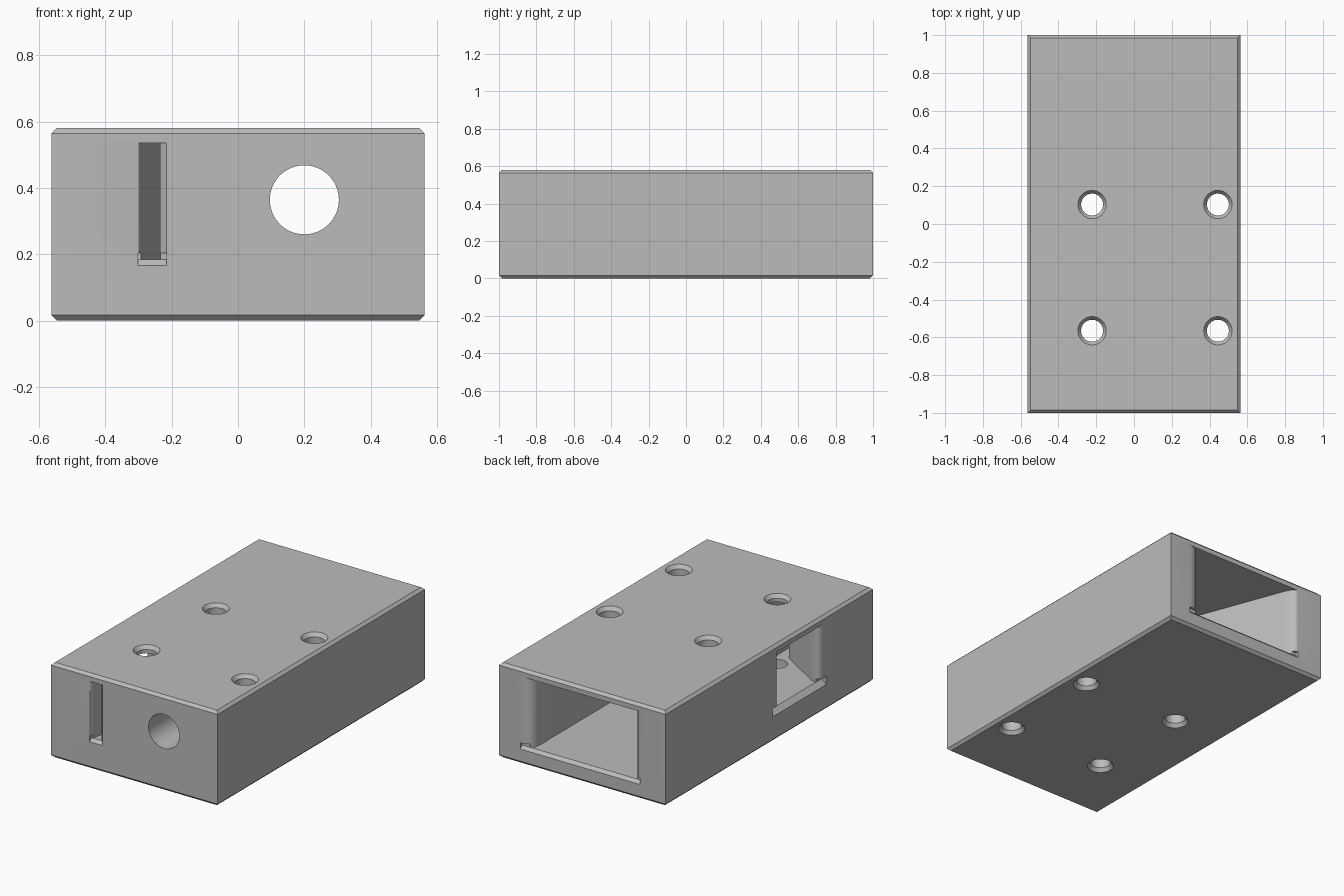
import bpy, bmesh, math
from mathutils import Vector

cube = bpy.data.objects.get("Cube")
if cube:
    bpy.data.objects.remove(cube, do_unlink=True)

WIDTH, LENGTH, HEIGHT, CHAMFER = 1.126, 2.0, 0.58, 0.016
CEILING = 0.535


def make_object(name, bm):
    bmesh.ops.recalc_face_normals(bm, faces=bm.faces)
    mesh = bpy.data.meshes.new(name)
    bm.to_mesh(mesh)
    bm.free()
    obj = bpy.data.objects.new(name, mesh)
    bpy.context.collection.objects.link(obj)
    return obj


def prism(name, outline, bottom, top):
    """Extrude a plan outline between two heights."""
    bm = bmesh.new()
    face = bm.faces.new([bm.verts.new((x, y, bottom)) for x, y in outline])
    grown = bmesh.ops.extrude_face_region(bm, geom=[face])["geom"]
    verts = [v for v in grown if isinstance(v, bmesh.types.BMVert)]
    bmesh.ops.translate(bm, vec=(0, 0, top - bottom), verts=verts)
    return make_object(name, bm)


def hull(name, points):
    bm = bmesh.new()
    for p in points:
        bm.verts.new(p)
    bmesh.ops.convex_hull(bm, input=bm.verts)
    return make_object(name, bm)


def curve(a, control, b, steps=10):
    """Rounded lip between two outline points."""
    a, c, b = Vector(a), Vector(control), Vector(b)
    return [tuple(a * (1 - t) ** 2 + c * 2 * t * (1 - t) + b * t * t)
            for t in (i / steps for i in range(steps + 1))]


def lathe(name, profile, x, y, sides=64):
    """Revolve (radius, height) pairs about a vertical axis."""
    bm = bmesh.new()
    rings = [[bm.verts.new((x + r * math.cos(math.tau * i / sides),
                            y + r * math.sin(math.tau * i / sides), z))
              for i in range(sides)] for r, z in profile]
    for low, high in zip(rings, rings[1:]):
        for i in range(sides):
            j = (i + 1) % sides
            bm.faces.new((low[i], low[j], high[j], high[i]))
    bm.faces.new(rings[0])
    bm.faces.new(rings[-1])
    return make_object(name, bm)


def lip(name, a, b, inward, sill, floor):
    """Sloped sill at the bottom of an opening, from a to b along a wall."""
    a, b, inward = Vector(a), Vector(b), Vector(inward)
    points = []
    for p in (a, b):
        out, deep = p - inward, p + inward * (floor - sill)
        points += [(*p, sill), (*out, sill), (*out, floor + 0.02),
                   (*deep, floor), (*deep, floor + 0.02)]
    return hull(name, points)


# Block with chamfered top and bottom rims
hx, hy, c = WIDTH / 2, LENGTH / 2, CHAMFER
body = hull("housing", [(sx * (hx - d), sy * (hy - d), z)
                        for sx in (-1, 1) for sy in (-1, 1)
                        for d, z in ((c, 0), (0, c), (0, HEIGHT - c), (c, HEIGHT))])

cutters = []

# Tapering main chamber, open at the back
chamber = curve((0.42, 1), (0.34, 1), (0.34, 0.92))
chamber += [(0.34, -0.165), (0.08, -0.165)]
chamber += curve((-0.33, 0.92), (-0.36, 1), (-0.39, 1))
chamber += [(-0.39, 1.1), (0.42, 1.1)]
cutters.append(prism("chamber_cutter", chamber, 0.108, CEILING))
cutters.append(lip("chamber_sill_cutter", (-0.39, 1), (0.42, 1), (0, -1), 0.09, 0.108))

# Bent channel from the side opening to the front slot
channel = [(-0.215, -1.05), (-0.215, -1), (-0.235, -0.98), (-0.155, -0.82),
           (-0.155, -0.345), (-hx, -0.07), (-0.65, -0.07), (-0.65, -0.55)]
channel += curve((-hx, -0.55), (-hx, -0.455), (-0.48, -0.51))
channel += [(-0.235, -0.66)]
channel += curve((-0.288, -0.96), (-0.295, -1), (-0.302, -1))
channel += [(-0.302, -1.05)]
cutters.append(prism("channel_cutter", channel, 0.184, CEILING))
cutters.append(lip("slot_sill_cutter", (-0.302, -1), (-0.215, -1), (0, 1), 0.166, 0.184))
cutters.append(lip("side_sill_cutter", (-hx, -0.55), (-hx, -0.03), (1, 0), 0.155, 0.184))

# Round bore from the front into the chamber
bore = lathe("bore_cutter", [(0.104, -0.5), (0.104, 0.5)], 0, 0, 96)
bore.rotation_euler.x = math.pi / 2
bore.location = (0.2, -0.62, 0.364)
cutters.append(bore)

# Screw holes countersunk on both faces
r, wide, deep = 0.058, 0.075, 0.022
for x in (-0.222, 0.444):
    for y in (-0.565, 0.103):
        cutters.append(lathe("screw_hole_cutter", [
            (wide, -0.05), (wide, 0), (r, deep), (r, HEIGHT - deep),
            (wide, HEIGHT), (wide, HEIGHT + 0.05)], x, y))

# Carve the block, then drop the cutters
bpy.context.view_layer.objects.active = body
body.select_set(True)
for cutter in cutters:
    mod = body.modifiers.new("carve", "BOOLEAN")
    mod.operation, mod.solver, mod.object = "DIFFERENCE", "EXACT", cutter
    cutter.hide_render = True
    bpy.ops.object.modifier_apply(modifier=mod.name)
    bpy.data.objects.remove(cutter, do_unlink=True)

# Single plain grey material
grey = bpy.data.materials.new("plain_grey")
grey.use_nodes = True
grey.diffuse_color = (0.5, 0.5, 0.5, 1)
grey.node_tree.nodes["Principled BSDF"].inputs["Base Color"].default_value = (0.5, 0.5, 0.5, 1)
body.data.materials.clear()
body.data.materials.append(grey)
for poly in body.data.polygons:
    poly.material_index = 0
bpy.ops.object.shade_smooth_by_angle(angle=math.radians(25))
